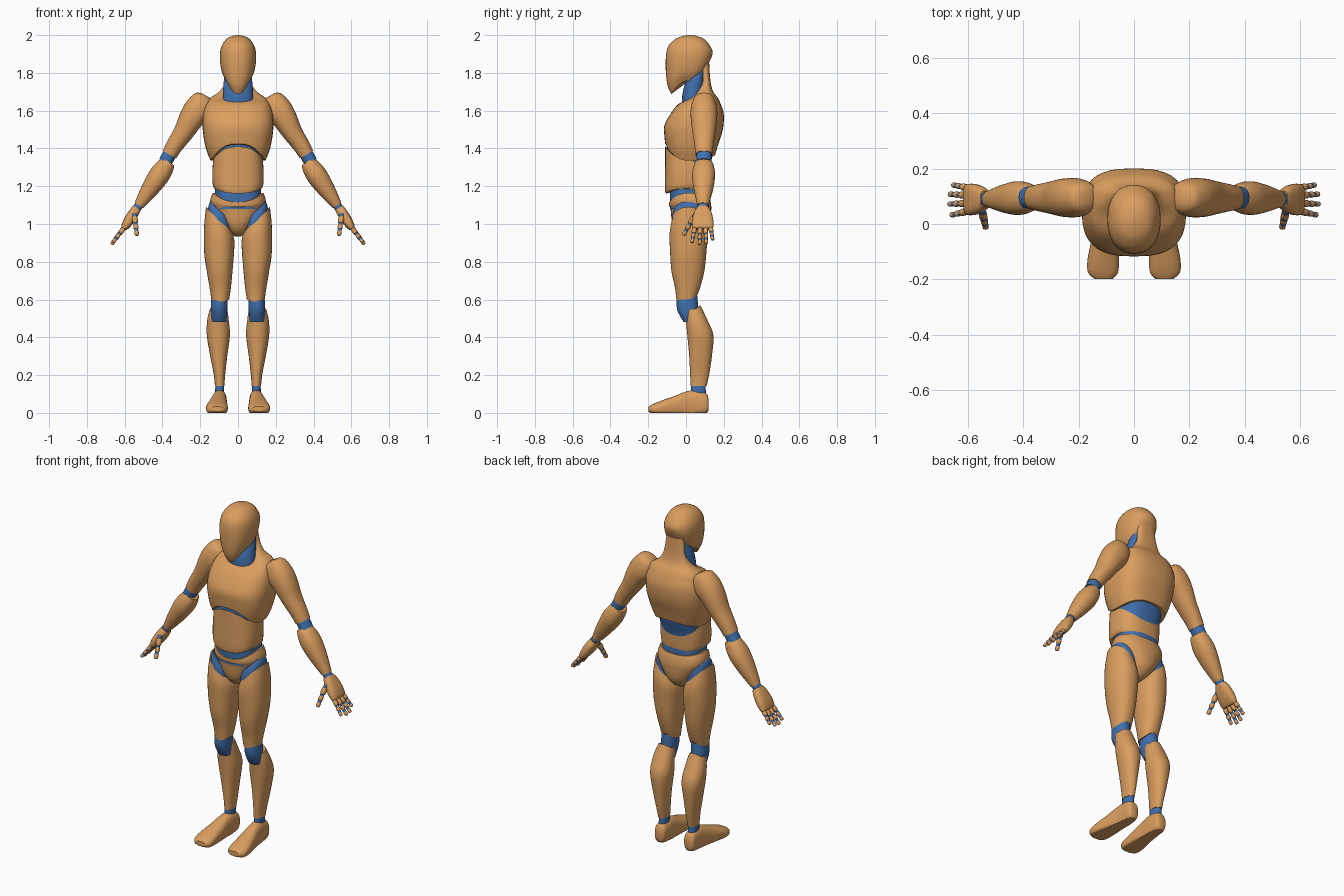
import bpy, bmesh, math
from mathutils import Vector, Matrix


def material(name, rgb):
    m = bpy.data.materials.new(name)
    m.diffuse_color = (*rgb, 1)
    return m


TAN = material("warm tan", (0.70, 0.34, 0.115))
BLUE = material("joint blue", (0.05, 0.16, 0.42))


def spline(a, b, c, d, t):
    return [0.5 * (2 * q + (r - p) * t + (2 * p - 5 * q + 4 * r - s) * t * t
            + (3 * q - p - 3 * r + s) * t ** 3) for p, q, r, s in zip(a, b, c, d)]


def loft(name, rings, mat=TAN, frame=Matrix(), power=2.2, mirror=False, n=36, steps=4):
    """Smooth skin over rings (cx, cy, cz, rx, ry, side tilt, front lift, back lift)."""
    rings = [list(r) + [0] * (8 - len(r)) for r in rings]
    pts = [rings[0]] + rings + [rings[-1]]
    fine = [spline(*pts[i:i + 4], k / steps) for i in range(len(rings) - 1) for k in range(steps)]
    fine.append(rings[-1])
    bm = bmesh.new()
    rows = []
    for cx, cy, cz, rx, ry, tx, lf, lb in fine:
        row = []
        for i in range(n):
            a = 2 * math.pi * i / n
            c, s = math.cos(a), math.sin(a)
            x = cx + rx * math.copysign(abs(c) ** (2 / power), c)
            y = cy + ry * math.copysign(abs(s) ** (2 / power), s)
            z = cz + tx * c + (lb if s > 0 else lf) * s * s
            co = frame @ Vector((x, y, z))
            co.z = max(co.z, 0)
            row.append(bm.verts.new(co))
        rows.append(row)
    for r0, r1 in zip(rows, rows[1:]):
        for i in range(n):
            j = (i + 1) % n
            bm.faces.new((r0[i], r0[j], r1[j], r1[i]))
    for row in (rows[0], rows[-1]):
        mid = bm.verts.new(sum((v.co for v in row), Vector()) / n)
        for i in range(n):
            bm.faces.new((row[i], row[(i + 1) % n], mid))
    bmesh.ops.recalc_face_normals(bm, faces=bm.faces)
    me = bpy.data.meshes.new(name)
    bm.to_mesh(me)
    bm.free()
    me.materials.append(mat)
    me.shade_smooth()
    me.set_sharp_from_angle(angle=math.radians(45))
    ob = bpy.data.objects.new(name, me)
    bpy.context.collection.objects.link(ob)
    if mirror:
        ob.modifiers.new("mirror", 'MIRROR').use_mirror_merge = False
    return ob


def along(p, q):
    """Frame at p whose z axis points to q and whose y axis stays near world y."""
    p, q = Vector(p), Vector(q)
    d = (q - p).normalized()
    x = Vector((0, 1, 0)).cross(d).normalized()
    m = Matrix((x, d.cross(x), d)).transposed().to_4x4()
    m.translation = p
    return m


# Head, tilted so the jaw rises towards the back
loft("head", [
    (0, .015, 1.758, .06, .093, 0, -.07, .07), (0, .013, 1.80, .084, .112, 0, -.06, .06),
    (0, .016, 1.87, .096, .124, 0, -.03, .03), (0, .018, 1.93, .091, .117),
    (0, .02, 1.975, .066, .082), (0, .02, 1.994, .034, .042), (0, .02, 2.0, .006, .008)])
loft("neck", [(0, .03, 1.60, .085, .05), (0, .035, 1.68, .08, .055),
              (0, .05, 1.76, .075, .05), (0, .07, 1.85, .06, .04)], BLUE)

# Chest running up into the back of the neck
loft("chest", [
    (0, .022, 1.335, .145, .132, 0, .09, .03), (0, .028, 1.40, .17, .142, 0, .06, .02),
    (0, .04, 1.50, .187, .155, 0, .02, 0), (0, .058, 1.58, .185, .142),
    (0, .072, 1.635, .168, .112), (0, .096, 1.668, .145, .072), (0, .1, 1.705, .095, .042),
    (0, .107, 1.76, .066, .022), (0, .095, 1.85, .055, .028)], power=2.7)
loft("waist_core", [(0, .015, 1.08, .122, .10), (0, .012, 1.25, .122, .10),
                    (0, .02, 1.36, .132, .12), (0, .02, 1.43, .132, .12)], BLUE, power=2.6)
loft("abdomen", [
    (0, 0, 1.187, .125, .108, 0, -.025, -.02), (0, 0, 1.21, .134, .112, 0, -.02, -.015),
    (0, .002, 1.28, .136, .113), (0, .004, 1.345, .13, .114, 0, .065, -.045)], power=2.6)
loft("pelvis", [
    (0, .015, 1.165, .134, .105, 0, -.05, -.012), (0, .02, 1.125, .147, .109, 0, -.03, 0),
    (0, .026, 1.08, .137, .108), (0, .026, 1.0, .083, .098),
    (0, .022, .955, .043, .068), (0, .02, .935, .018, .03)], power=2.3)

# Legs
loft("hips", [(.1, .012, .95, .066, .085), (.096, .012, 1.03, .062, .086, .055),
              (.09, .015, 1.065, .055, .078, .055)], BLUE, mirror=True)
loft("thighs", [
    (.098, .012, 1.02, .071, .085, .07), (.099, .013, .95, .08, .1, .04),
    (.1, .012, .85, .079, .096), (.097, .01, .75, .068, .087),
    (.094, .008, .66, .056, .066), (.094, .005, .60, .047, .055, 0, -.01, .025)], mirror=True)
loft("knees", [(.1, .022, .48, .038, .034), (.1, .008, .55, .044, .056),
               (.096, .006, .64, .042, .052)], BLUE, mirror=True)
loft("shins", [
    (.103, .036, .55, .046, .04, 0, -.045, .02), (.106, .057, .49, .057, .057, 0, -.01, 0),
    (.104, .076, .41, .061, .069), (.102, .077, .30, .045, .06),
    (.098, .072, .2, .030, .05), (.097, .067, .142, .025, .042)], mirror=True)
loft("ankles", [(.097, .065, .09, .024, .04), (.097, .065, .16, .023, .039)], BLUE, mirror=True)
loft("feet", [
    (.097, .045, -.120, .022, .03), (.097, .05, -.105, .034, .056), (.097, .05, -.05, .038, .07),
    (.1, .045, 0, .041, .068), (.105, .035, .06, .049, .055), (.111, .025, .13, .057, .04),
    (.112, .02, .175, .054, .027), (.11, .02, .198, .033, .014)],
    frame=Matrix.Rotation(math.pi / 2, 4, 'X'), power=2.5, mirror=True)

# Arms
upper = along((.205, .095, 1.64), (.37, .095, 1.355))
lower = along((.368, .095, 1.33), (.527, .09, 1.095))
hand = along((.535, .09, 1.085), (.605, .088, .975))
loft("upper_arms", [
    (.01, 0, -.052, .025, .025), (.012, 0, -.033, .058, .053), (.012, 0, .03, .075, .07),
    (.005, 0, .1, .065, .069), (.006, 0, .18, .053, .06), (0, 0, .26, .045, .05),
    (0, 0, .315, .04, .044)], frame=upper, mirror=True)
loft("elbows", [(0, 0, .28, .036, .04), (0, 0, .36, .036, .04)], BLUE, upper, mirror=True)
loft("forearms", [
    (0, 0, 0, .036, .042), (0, 0, .03, .048, .053), (0, 0, .09, .055, .061),
    (0, 0, .17, .047, .052), (0, 0, .24, .035, .038), (0, 0, .28, .026, .03)],
    frame=lower, mirror=True)
loft("wrists", [(0, 0, .26, .023, .027), (0, 0, .32, .023, .027)], BLUE, lower, mirror=True)
loft("palms", [
    (0, 0, 0, .024, .03), (0, 0, .03, .027, .046), (0, 0, .08, .027, .056),
    (0, 0, .12, .02, .056), (0, 0, .132, .012, .05)], frame=hand, power=2.8, mirror=True)


def finger(name, p, q, r):
    """Three tan bones over a thinner blue core."""
    f, size = along(p, q), (Vector(q) - Vector(p)).length
    loft(name + "_joints", [(0, 0, -.01, r * .85, r * .85), (0, 0, size * .9, r * .75, r * .75)],
         BLUE, f, mirror=True, n=14, steps=1)
    for i, (a, b) in enumerate(((.08, .40), (.48, .70), (.78, 1))):
        k = r * (1.08 - .12 * i)
        a, b = a * size, b * size
        loft(f"{name}_bone_{i + 1}", [(0, 0, a, k * .85, k * .85), (0, 0, a + .006, k, k),
             (0, 0, b - .006, k, k), (0, 0, b, k * .6, k * .6)],
             TAN, f, mirror=True, n=14, steps=2)


# Fingers and thumbs
for name, y0, y1, x, z in (("index_finger", .046, .032, .662, .902), ("middle_finger", .075, .072, .670, .892),
                           ("ring_finger", .103, .108, .668, .896), ("little_finger", .130, .142, .656, .915)):
    finger(name, (.601, y0, .982), (x, y1, z), .0115)
finger("thumb", (.548, .045, 1.045), (.535, -.014, .94), .0135)
